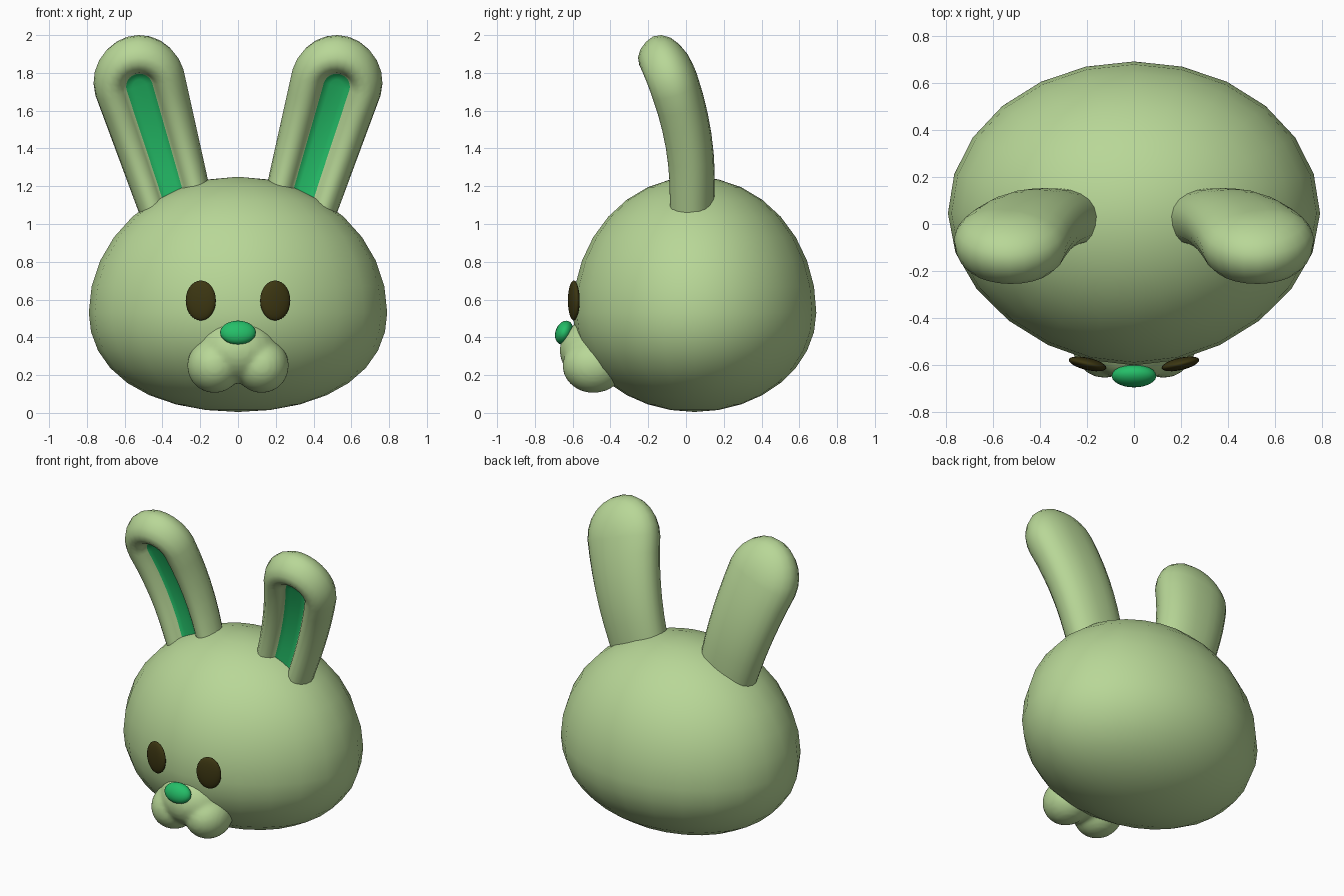
import bpy, bmesh, math
from mathutils import Matrix, Vector

if "Cube" in bpy.data.objects:
    bpy.data.objects.remove(bpy.data.objects["Cube"])


def material(name, rgb):
    m = bpy.data.materials.new(name)
    m.diffuse_color = (*rgb, 1)
    m.use_nodes = True
    m.node_tree.nodes["Principled BSDF"].inputs["Base Color"].default_value = m.diffuse_color
    return m


FUR = material("pale green", (0.48, 0.68, 0.31))
GREEN = material("bright green", (0.018, 0.52, 0.14))
DARK = material("dark olive", (0.045, 0.037, 0.006))


def finish(bm, name, mats, mirror=False):
    """Turn a bmesh into a smooth object, optionally mirrored across x = 0."""
    bmesh.ops.recalc_face_normals(bm, faces=bm.faces[:])
    for f in bm.faces:
        f.smooth = True
    me = bpy.data.meshes.new(name)
    bm.to_mesh(me)
    bm.free()
    for m in mats:
        me.materials.append(m)
    ob = bpy.data.objects.new(name, me)
    bpy.context.collection.objects.link(ob)
    if mirror:
        mod = ob.modifiers.new("mirror", 'MIRROR')
        mod.use_mirror_merge = False
    return ob


def ellipsoid(bm, centre, radii, rx=0, rz=0, u=24, v=14):
    mat = (Matrix.Translation(centre) @ Matrix.Rotation(math.radians(rz), 4, 'Z')
           @ Matrix.Rotation(math.radians(rx), 4, 'X')
           @ Matrix.Diagonal((*radii, 1)))
    bmesh.ops.create_uvsphere(bm, u_segments=u, v_segments=v, radius=1, matrix=mat)


# Head: egg-shaped ball, widest below the middle, slightly narrower at the front
bm = bmesh.new()
bmesh.ops.create_uvsphere(bm, u_segments=24, v_segments=16, radius=1)
for vert in bm.verts:
    x, y, z = vert.co
    if y < 0:
        x *= 1 - 0.1 * y * y
    if z < 0:
        x *= 1 + 0.1 * z * z
    vert.co = (0.79 * x, 0.045 + 0.645 * y, 0.53 + (0.72 if z > 0 else 0.525) * z)
finish(bm, "head", [FUR])

# Muzzle: two cheek lobes and a bridge blended together
bm = bmesh.new()
for s in (-1, 1):
    ellipsoid(bm, (s * 0.125, -0.49, 0.25), (0.145, 0.165, 0.145))
ellipsoid(bm, (0, -0.47, 0.33), (0.215, 0.20, 0.175))
muzzle = finish(bm, "muzzle", [FUR])
mod = muzzle.modifiers.new("blend", 'REMESH')
mod.mode = 'VOXEL'
mod.voxel_size = 0.015
mod.use_smooth_shade = True
mod = muzzle.modifiers.new("soften", 'SMOOTH')
mod.factor = 0.5
mod.iterations = 6

# Nose
bm = bmesh.new()
ellipsoid(bm, (0, -0.645, 0.425), (0.095, 0.046, 0.065), rx=-20)
finish(bm, "nose", [GREEN])

# Eyes
bm = bmesh.new()
ellipsoid(bm, (0.197, -0.594, 0.595), (0.082, 0.026, 0.106), rz=13)
finish(bm, "eyes", [DARK], mirror=True)

# Ears: a section swept up one side, round the tip and down the other side
# section points are (distance from spine, depth), from back centre to groove centre
SECTION = [(0, 1), (0.2, 0.99), (0.42, 0.94), (0.65, 0.8), (0.83, 0.6), (0.95, 0.32),
           (1, 0), (0.97, -0.35), (0.89, -0.68), (0.76, -0.92), (0.61, -1),
           (0.46, -0.9), (0.36, -0.72), (0.29, -0.5), (0.15, -0.47), (0, -0.46)]
GROOVE = 13
LOW, TOP = Vector((0.295, 0.98)), Vector((0.522, 1.75))
UP = (TOP - LOW).normalized()
OUT = Vector((UP.y, -UP.x))
STEPS, ARC = 8, 12


def ear_point(t, angle, r, d):
    """Point on the ear: t along the spine, angle around the tip, bent forward."""
    width = 0.188 + 0.055 * t
    thick = 0.114 + 0.018 * t
    n = OUT * math.cos(angle) + UP * math.sin(angle)
    p = LOW.lerp(TOP, t) + n * (r * width)
    rise = max(0, p.y - 1.2)
    lean = math.atan(0.66 * rise)
    v = d * thick
    return (p.x, 0.033 - 0.33 * rise ** 2 + v * math.cos(lean), p.y + v * math.sin(lean))


stations = [(i / STEPS, math.pi) for i in range(STEPS)]
stations += [(1, math.pi * (1 - i / ARC)) for i in range(ARC + 1)]
stations += [(1 - i / STEPS, 0) for i in range(1, STEPS + 1)]

bm = bmesh.new()
rows = [[bm.verts.new(ear_point(t, a, r, d)) for r, d in SECTION] for t, a in stations]
for a, b in zip(rows, rows[1:]):
    for j in range(len(SECTION) - 1):
        f = bm.faces.new((a[j], a[j + 1], b[j + 1], b[j]))
        f.material_index = 1 if j >= GROOVE else 0
bmesh.ops.remove_doubles(bm, verts=bm.verts[:], dist=0.0005)
finish(bm, "ears", [FUR, GREEN], mirror=True)
